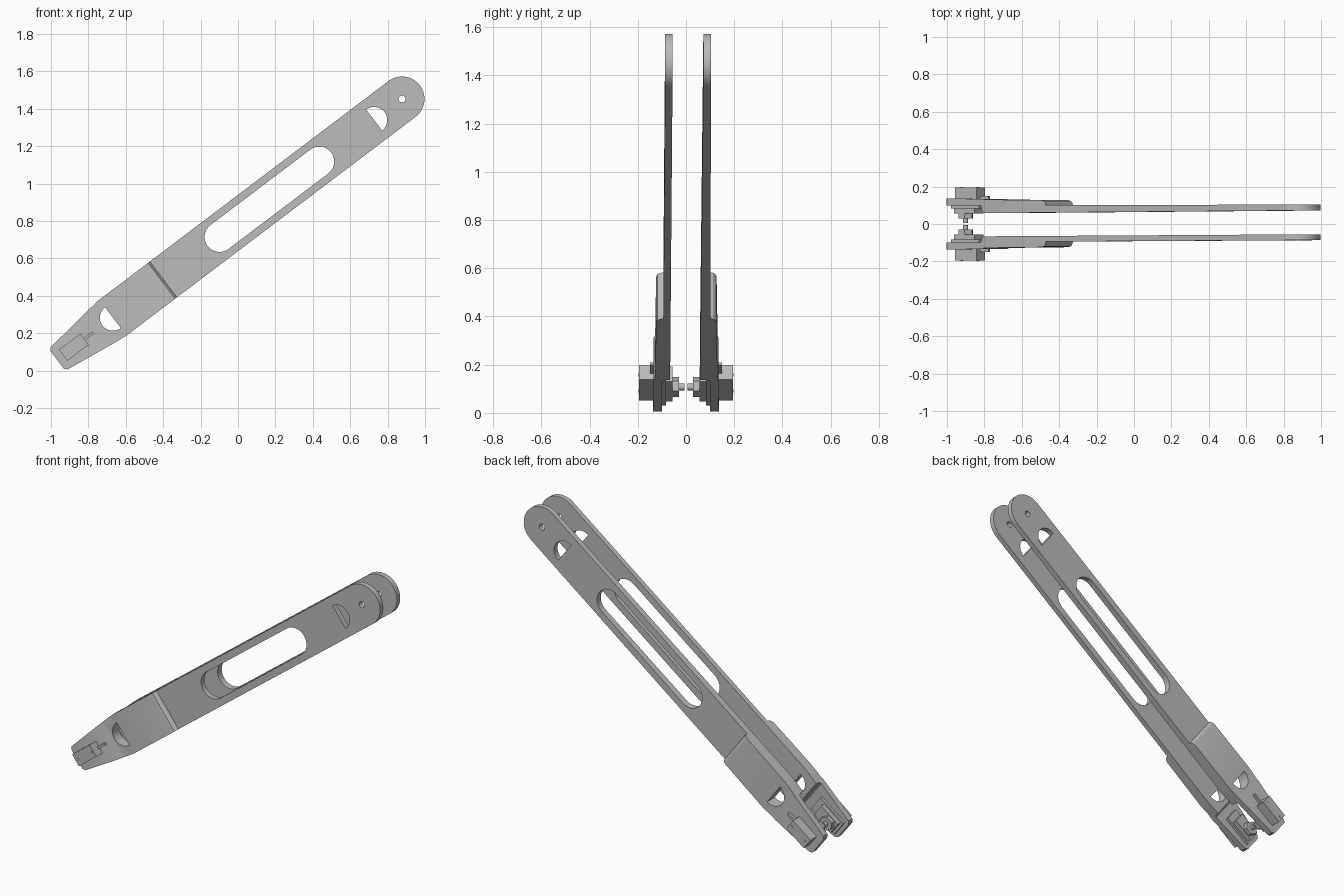
import bpy, bmesh, math
from mathutils import Vector

if "Cube" in bpy.data.objects:
    bpy.data.objects.remove(bpy.data.objects["Cube"], do_unlink=True)

metal = bpy.data.materials.new("light_grey_metal")
metal.use_nodes = True
GREY = (0.5, 0.5, 0.5, 1)
metal.diffuse_color = GREY
metal.node_tree.nodes["Principled BSDF"].inputs["Base Color"].default_value = GREY

# Arm frame: s runs along the arm from the pivot, t across it, y is the thickness
PIVOT = Vector((0.877, 0, 1.452))
ANGLE = math.radians(37.1)
ALONG = Vector((math.cos(ANGLE), 0, math.sin(ANGLE)))
ACROSS = Vector((-math.sin(ANGLE), 0, math.cos(ANGLE)))


def place(s, t, y):
    return PIVOT + ALONG * s + ACROSS * t + Vector((0, y, 0))


def prism(name, points, lo, hi, side=1, by_side=False):
    """Extrude an (s, t) outline through y, or an (s, y) outline through t."""
    def at(p, h):
        return place(p[0], h, side * p[1]) if by_side else place(p[0], p[1], side * h)
    bm = bmesh.new()
    low = [bm.verts.new(at(p, lo)) for p in points]
    high = [bm.verts.new(at(p, hi)) for p in points]
    bm.faces.new(low)
    bm.faces.new(high)
    n = len(points)
    for i in range(n):
        j = (i + 1) % n
        bm.faces.new((low[i], low[j], high[j], high[i]))
    bmesh.ops.recalc_face_normals(bm, faces=bm.faces)
    mesh = bpy.data.meshes.new(name)
    bm.to_mesh(mesh)
    bm.free()
    mesh.materials.append(metal)
    obj = bpy.data.objects.new(name, mesh)
    bpy.context.collection.objects.link(obj)
    return obj


def arc(s, t, r, start, end, n):
    angles = [math.radians(start + (end - start) * i / n) for i in range(n + 1)]
    return [(s + r * math.cos(a), t + r * math.sin(a)) for a in angles]


def circle(s, t, r, n):
    return arc(s, t, r, 0, 360, n)[:-1]


def rect(s0, s1, half):
    return [(s0, -half), (s1, -half), (s1, half), (s0, half)]


def activate(obj):
    bpy.ops.object.select_all(action="DESELECT")
    obj.select_set(True)
    bpy.context.view_layer.objects.active = obj


def combine(obj, other, operation):
    mod = obj.modifiers.new("cut", "BOOLEAN")
    mod.operation, mod.solver, mod.object = operation, "EXACT", other
    activate(obj)
    bpy.ops.object.modifier_apply(modifier=mod.name)
    bpy.data.objects.remove(other, do_unlink=True)


# Arm silhouette: round pivot end, straight edges, tapered tip
upper_edge = [(-1.94, 0.12), (-1.99, 0.115), (-2.298, 0.075), (-2.312, 0.06)]
lower_edge = [(s, -t) for s, t in reversed(upper_edge)]
outline = arc(0, 0, 0.12, -90, 90, 40) + upper_edge + lower_edge

# Openings: long slot, two half-round windows, pivot hole
openings = [
    arc(-0.555, 0, 0.08, -90, 90, 24) + arc(-1.223, 0, 0.08, 90, 270, 24),
    arc(-0.187, 0, 0.07, -90, 90, 24),
    arc(-1.938, 0, 0.07, 90, 270, 24),
    circle(0, 0, 0.018, 24),
]


def build_arm(label, side, inner_top, inner_low, thin_top, thin_low, pad):
    # Stepped thickness: thin beam, thick lower pad, thin offset tip
    thickness = [
        (0.2, inner_top), (0.2, thin_top), (-1.6, thin_low),
        (-1.603, thin_low + 0.012), (-1.612, pad - 0.005), (-1.63, pad),
        (-2.02, pad + 0.004), (-2.035, 0.134), (-2.4, 0.137),
        (-2.4, 0.099), (-2.05, 0.099), (-2.04, 0.092), (-2.035, inner_low),
    ]
    arm = prism(label + "_arm", thickness, -0.2, 0.2, side, by_side=True)
    combine(arm, prism("silhouette", outline, -0.05, 0.3, side), "INTERSECT")
    for shape in openings:
        combine(arm, prism("opening", shape, -0.05, 0.3, side), "DIFFERENCE")
    activate(arm)
    bpy.ops.object.shade_smooth_by_angle(angle=math.radians(25))

    # Tip unit: outer housing, inner mounting plate and block, cable stub
    prism(label + "_housing", rect(-2.272, -2.128, 0.037), 0.11, 0.195, side)
    prism(label + "_mount_plate", rect(-2.29, -2.1, 0.05), 0.083, 0.105, side)
    prism(label + "_mount_block", rect(-2.275, -2.14, 0.04), 0.055, 0.09, side)
    prism(label + "_cable_stub", rect(-2.14, -2.07, 0.007), 0.125, 0.15, side)

    # Contact nut and pin facing the other arm
    prism(label + "_nut", circle(-2.229, 0, 0.042, 6), 0.03, 0.06, side)
    pin = prism(label + "_pin", circle(-2.229, 0, 0.014, 20), 0.006, 0.035, side)
    activate(pin)
    bpy.ops.object.shade_smooth_by_angle(angle=math.radians(30))

    # Small screw heads on the housing
    for i, s in enumerate((-2.255, -2.145)):
        prism(f"{label}_screw_{i + 1}", circle(s, 0, 0.007, 12), 0.194, 0.197, side)


build_arm("front", -1, 0.055, 0.066, 0.086, 0.094, 0.124)
build_arm("back", 1, 0.073, 0.058, 0.104, 0.101, 0.127)
